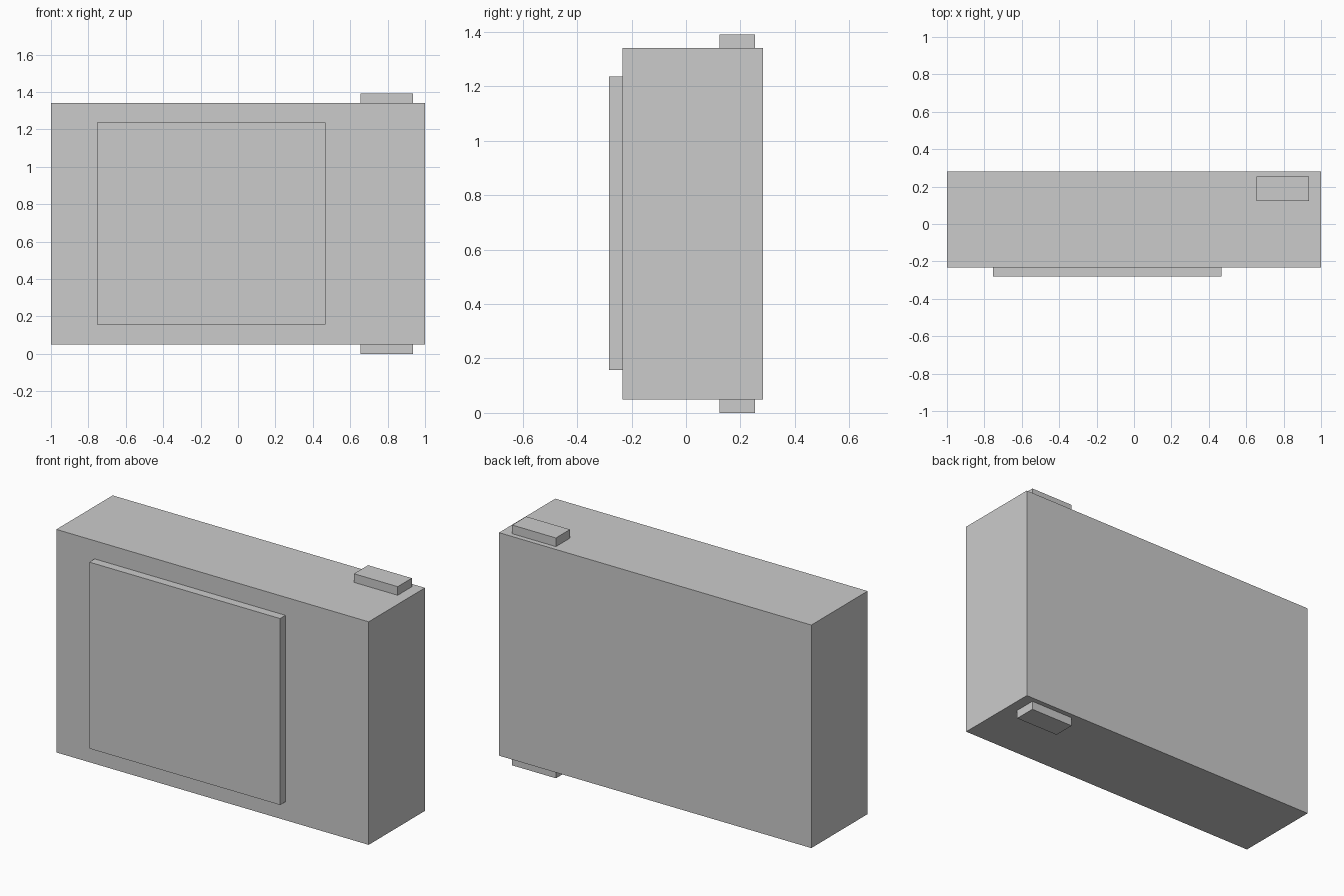
import bpy
import bmesh
from mathutils import Vector

if "Cube" in bpy.data.objects:
    bpy.data.objects.remove(bpy.data.objects["Cube"])


def box(name, low, high):
    """Box between two opposite corners."""
    low, high = Vector(low), Vector(high)
    bm = bmesh.new()
    bmesh.ops.create_cube(bm, size=1)
    bmesh.ops.scale(bm, vec=high - low, verts=bm.verts)
    mesh = bpy.data.meshes.new(name)
    bm.to_mesh(mesh)
    bm.free()
    obj = bpy.data.objects.new(name, mesh)
    obj.location = (low + high) / 2
    bpy.context.collection.objects.link(obj)
    return obj


# Main slab
box("door_body", (-1, -0.233, 0.05), (1, 0.282, 1.341))

# Raised panel on the front
box("front_panel", (-0.755, -0.282, 0.157), (0.467, -0.233, 1.236))

# Hinge tabs below and above the slab
for name, z in (("lower_hinge_tab", 0), ("upper_hinge_tab", 1.341)):
    box(name, (0.656, 0.124, z), (0.936, 0.253, z + 0.05))
